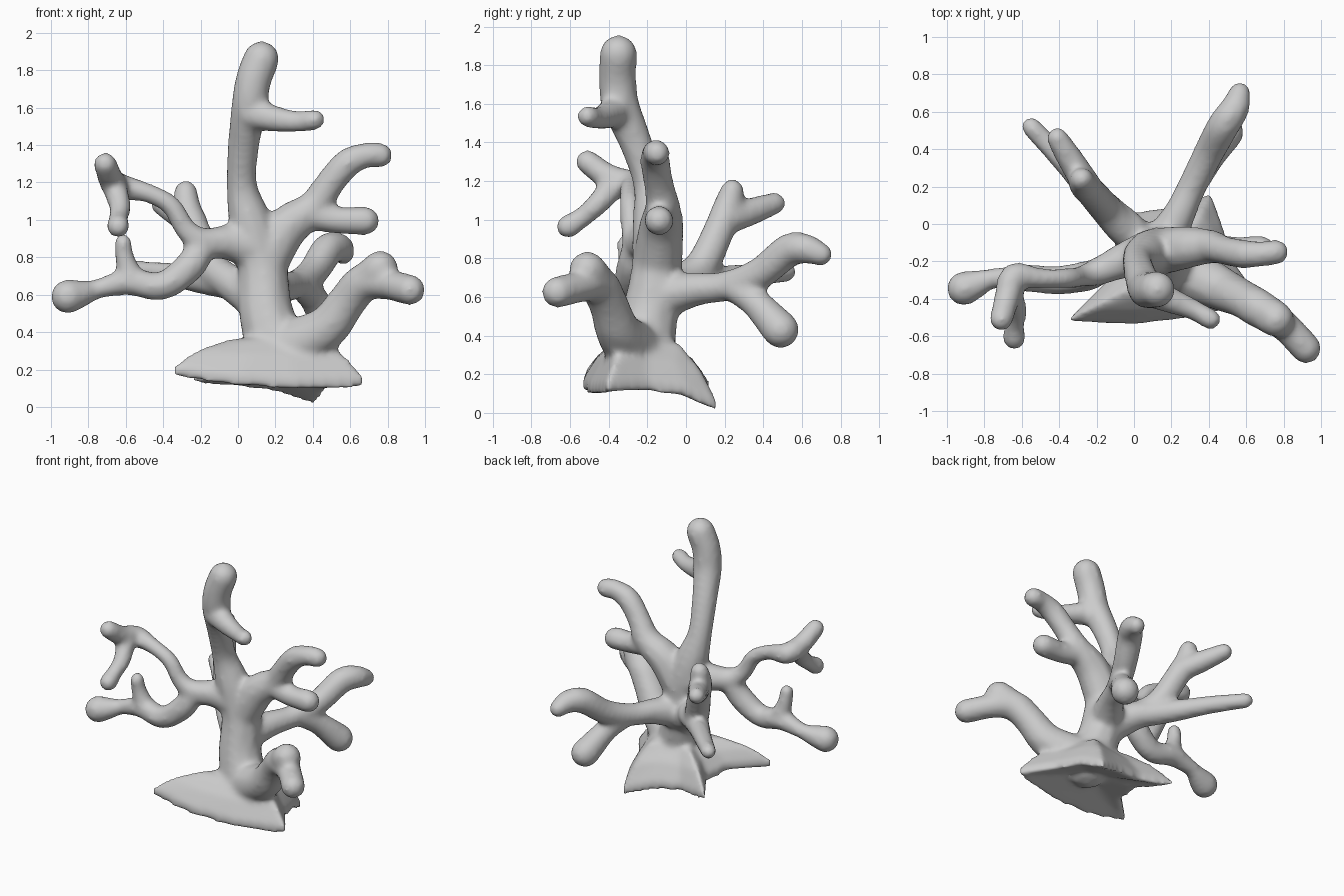
import bpy, bmesh
from mathutils import Vector

bm = bmesh.new()


def hull(points):
    """Closed convex skin around a cloud of points."""
    verts = [bm.verts.new(p) for p in points]
    res = bmesh.ops.convex_hull(bm, input=verts)
    junk = {g for g in res["geom_interior"] + res["geom_unused"]
            if isinstance(g, bmesh.types.BMVert)}
    bmesh.ops.delete(bm, geom=list(junk), context='VERTS')


# Unit ball directions used for every rounded limb
ball_bm = bmesh.new()
bmesh.ops.create_icosphere(ball_bm, subdivisions=2, radius=1)
BALL = [v.co.copy() for v in ball_bm.verts]
ball_bm.free()


def limb(*pts, steps=4):
    """Rounded tapered limb through (x, y, z, radius) points."""
    p = [Vector(q) for q in pts]
    p = [p[0] * 2 - p[1]] + p + [p[-1] * 2 - p[-2]]
    path = []
    for i in range(1, len(p) - 2):
        a, b, c, d = p[i - 1:i + 3]
        for s in range(steps):
            t = s / steps
            path.append(0.5 * (2 * b + (c - a) * t + (2 * a - 5 * b + 4 * c - d) * t * t
                               + (3 * b - a - 3 * c + d) * t ** 3))
    path.append(p[-2])
    for a, b in zip(path, path[1:]):
        hull([e.xyz + n * e.w for e in (a, b) for n in BALL])


# Trunk and crown
limb((.22, -.23, .28, .17), (.15, -.19, .5, .15), (.13, -.15, .75, .135), (.07, -.16, .97, .12),
     (.02, -.19, 1.18, .085), (.03, -.26, 1.4, .088), (.06, -.34, 1.6, .1),
     (.08, -.355, 1.74, .1), (.125, -.35, 1.86, .1))
limb((.07, -.355, 1.57, .09), (.2, -.41, 1.54, .072), (.32, -.46, 1.525, .058), (.41, -.51, 1.535, .058))

# Right arm with its two fingers
limb((.13, -.15, .75, .13), (.25, -.13, .95, .12), (.4, -.12, 1.06, .095), (.48, -.14, 1.18, .08),
     (.58, -.16, 1.3, .08), (.68, -.16, 1.345, .07), (.76, -.15, 1.345, .07))
limb((.36, -.12, 1.04, .09), (.52, -.14, 1.0, .075), (.68, -.14, .995, .08))

# Left arm: upper loop with a fork
limb((.1, -.15, .85, .13), (-.04, -.19, .88, .1), (-.18, -.25, .88, .078), (-.28, -.28, .95, .06),
     (-.36, -.29, 1.08, .055), (-.5, -.29, 1.15, .055), (-.64, -.28, 1.18, .075),
     (-.68, -.4, 1.22, .07), (-.71, -.51, 1.3, .065))
limb((-.66, -.37, 1.18, .07), (-.63, -.47, 1.07, .06), (-.64, -.54, 1.01, .055), (-.64, -.61, .965, .065))

# Left arm: lower limb with a prong
limb((-.18, -.25, .88, .075), (-.26, -.28, .75, .085), (-.41, -.3, .645, .078), (-.58, -.29, .67, .075),
     (-.75, -.29, .63, .055), (-.84, -.32, .605, .075), (-.91, -.345, .59, .095))
limb((-.57, -.29, .69, .07), (-.605, -.3, .79, .055), (-.615, -.31, .88, .05))

# Back left arm: forked upper limb and long lower limb
limb((.1, -.13, .58, .12), (-.06, -.02, .68, .095), (-.15, .08, .76, .09), (-.22, .16, .92, .085),
     (-.27, .21, 1.05, .08), (-.28, .24, 1.15, .065))
limb((-.24, .19, .99, .08), (-.33, .33, 1.04, .075), (-.41, .46, 1.085, .06))
limb((-.02, -.03, .66, .095), (-.19, .13, .68, .08), (-.37, .33, .71, .065), (-.55, .52, .73, .055))

# Back right arm: humped limb and drooping limb
limb((.13, -.15, .6, .13), (.24, .05, .64, .09), (.31, .2, .655, .08), (.4, .38, .72, .085),
     (.48, .53, .84, .09), (.54, .62, .85, .08), (.565, .7, .82, .062))
limb((.34, .25, .65, .08), (.41, .36, .57, .08), (.49, .49, .43, .1))

# Front right arm with a stubby knuckle
limb((.28, -.26, .32, .15), (.47, -.35, .42, .12), (.58, -.4, .56, .105), (.68, -.46, .67, .105),
     (.8, -.54, .655, .085), (.92, -.665, .625, .085))
limb((.67, -.45, .66, .1), (.76, -.51, .74, .1))

# Spreading foot: star-shaped rim rising into the trunk, hollow underneath
RIM = [(-.36, -.52, .17), (0, -.535, .12), (.3, -.5, .1), (.68, -.41, .11), (.53, -.2, .12),
       (.47, 0, .09), (.41, .16, .02), (.2, .09, .09), (0, .06, .11), (-.24, .12, .13),
       (-.1, -.1, .15), (-.14, -.3, .17)]
core = Vector((.22, -.22, 0))
rings = []
for f, zfix, w in ((1, -.01, 0), (1, .05, 0), (.78, .22, .5), (.5, .36, 1)):
    ring = []
    for r in RIM:
        co = core.lerp(Vector((r[0], r[1], 0)), f)
        low = r[2] + zfix
        co.z = low + (zfix - low) * w if w else low
        ring.append(bm.verts.new(co))
    rings.append(ring)
n = len(RIM)
for lo, hi in zip(rings, rings[1:]):
    for i in range(n):
        bm.faces.new((lo[i], lo[(i + 1) % n], hi[(i + 1) % n], hi[i]))
top = bm.verts.new((.22, -.22, .4))
under = bm.verts.new((.22, -.22, .2))
for i in range(n):
    j = (i + 1) % n
    bm.faces.new((rings[-1][i], rings[-1][j], top))
    bm.faces.new((rings[0][j], rings[0][i], under))

bmesh.ops.recalc_face_normals(bm, faces=bm.faces)
mesh = bpy.data.meshes.new("coral")
bm.to_mesh(mesh)
bm.free()
coral = bpy.data.objects.new("coral", mesh)
bpy.context.collection.objects.link(coral)

# Fuse everything into one soft organic skin
fuse = coral.modifiers.new("fuse", 'REMESH')
fuse.mode = 'VOXEL'
fuse.voxel_size = .017
fuse.use_smooth_shade = True
soft = coral.modifiers.new("soften", 'SMOOTH')
soft.factor = .5
soft.iterations = 14
